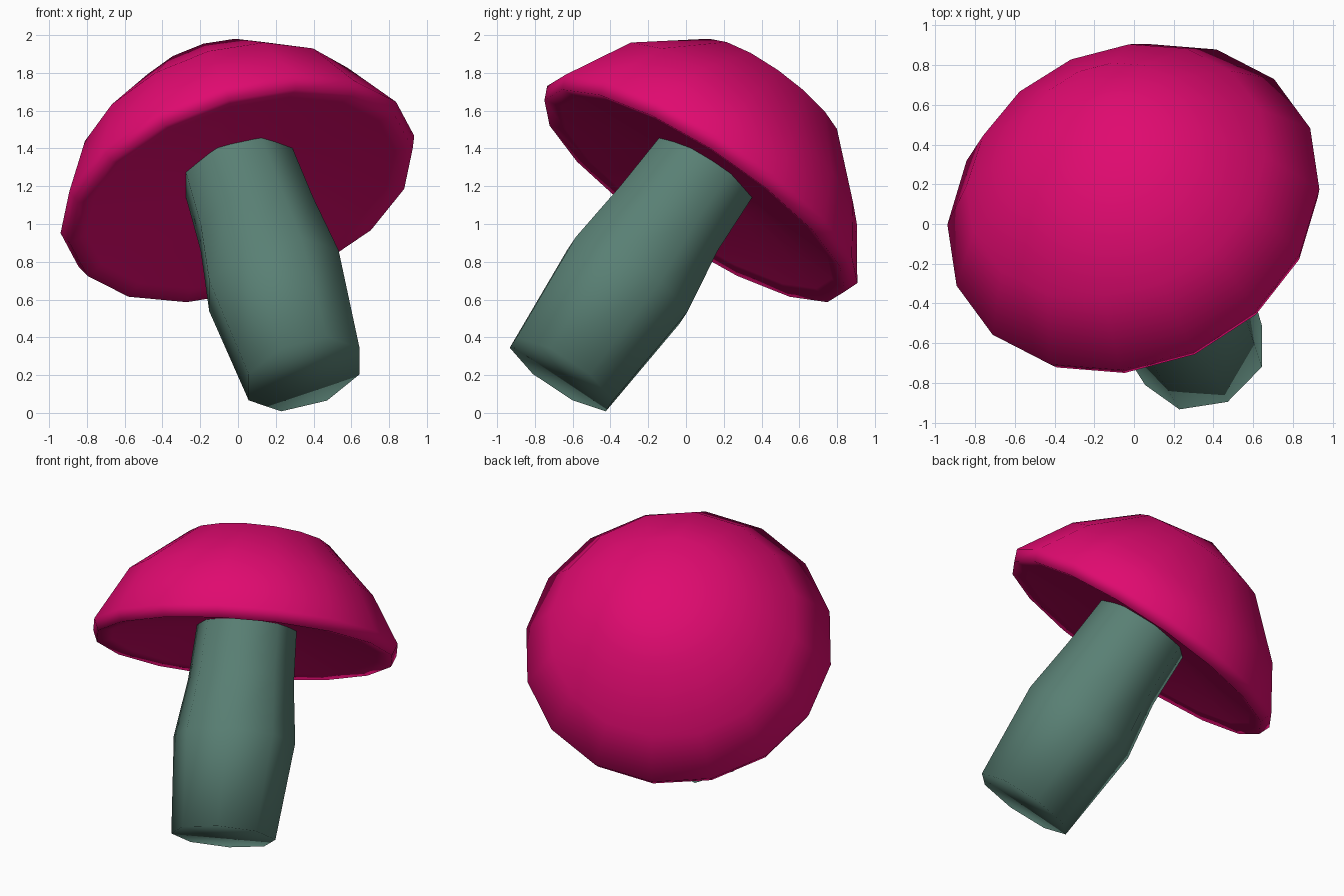
import bpy, bmesh, math
from mathutils import Vector

if "Cube" in bpy.data.objects:
    bpy.data.objects.remove(bpy.data.objects["Cube"], do_unlink=True)

# Shared tilted frame: the mushroom leans back
AXIS = Vector((-0.27, 0.53, 0.80)).normalized()
SIDE = (Vector((1, 0, 0)) - AXIS * AXIS.x).normalized()
BACK = AXIS.cross(SIDE)


def material(name, rgb):
    mat = bpy.data.materials.new(name)
    mat.use_nodes = True
    mat.diffuse_color = (*rgb, 1)
    mat.node_tree.nodes["Principled BSDF"].inputs["Base Color"].default_value = (*rgb, 1)
    return mat


def ring(bm, centre, radius, sides, phase, lean=0):
    """Tilted ring of vertices; lean lowers its back edge."""
    verts = []
    for i in range(sides):
        a = math.radians(phase) + math.tau * i / sides
        u, v = radius * math.cos(a), radius * math.sin(a)
        verts.append(bm.verts.new(centre + SIDE * u + BACK * v - AXIS * lean * v))
    return verts


def bridge(bm, low, high):
    n = len(low)
    for i in range(n):
        j = (i + 1) % n
        bm.faces.new((low[i], low[j], high[j], high[i]))


def fan(bm, verts, tip):
    point = bm.verts.new(tip)
    for i, v in enumerate(verts):
        bm.faces.new((v, verts[(i + 1) % len(verts)], point))


def finish(bm, name, mat):
    bmesh.ops.recalc_face_normals(bm, faces=bm.faces)
    for f in bm.faces:
        f.smooth = True
    mesh = bpy.data.meshes.new(name)
    bm.to_mesh(mesh)
    bm.free()
    mesh.materials.append(mat)
    obj = bpy.data.objects.new(name, mesh)
    bpy.context.collection.objects.link(obj)


# Cap: hollow underside, thick rim and faceted dome
# (radius, height, side shift, back shift, lean)
CAP_CENTRE = Vector((0.005, 0.07, 1.185))
profile = [
    (0.32, 0.08, 0, 0, 0),
    (0.85, -0.025, 0, 0, 0),
    (0.945, -0.045, 0, 0, 0),
    (0.975, 0.03, 0, 0, 0),
    (0.785, 0.35, 0, 0.015, 0.06),
    (0.45, 0.65, 0.025, 0.03, 0.05),
]
bm = bmesh.new()
rings = [ring(bm, CAP_CENTRE + AXIS * h + SIDE * s + BACK * b, r, 16, -4, lean)
         for r, h, s, b, lean in profile]
for low, high in zip(rings, rings[1:]):
    bridge(bm, low, high)
fan(bm, rings[0], CAP_CENTRE + AXIS * 0.09)
fan(bm, rings[-1], CAP_CENTRE + AXIS * 0.76 + SIDE * 0.05 + BACK * 0.12)
finish(bm, "cap", material("magenta", (0.74, 0.003, 0.16)))

# Stem: eight-sided, slightly bulging, running up into the cap
stations = [
    ((0.35, -0.66, 0.205), 0.33),
    ((0.19, -0.31, 0.70), 0.385),
    ((0.10, -0.11, 1.00), 0.335),
    ((0.00, 0.10, 1.29), 0.315),
    ((-0.04, 0.20, 1.44), 0.31),
]
bm = bmesh.new()
rings = [ring(bm, Vector(c), r, 8, 22.5) for c, r in stations]
for low, high in zip(rings, rings[1:]):
    bridge(bm, low, high)
bm.faces.new(rings[0])
bm.faces.new(rings[-1])
finish(bm, "stem", material("grey green", (0.1, 0.215, 0.175)))
